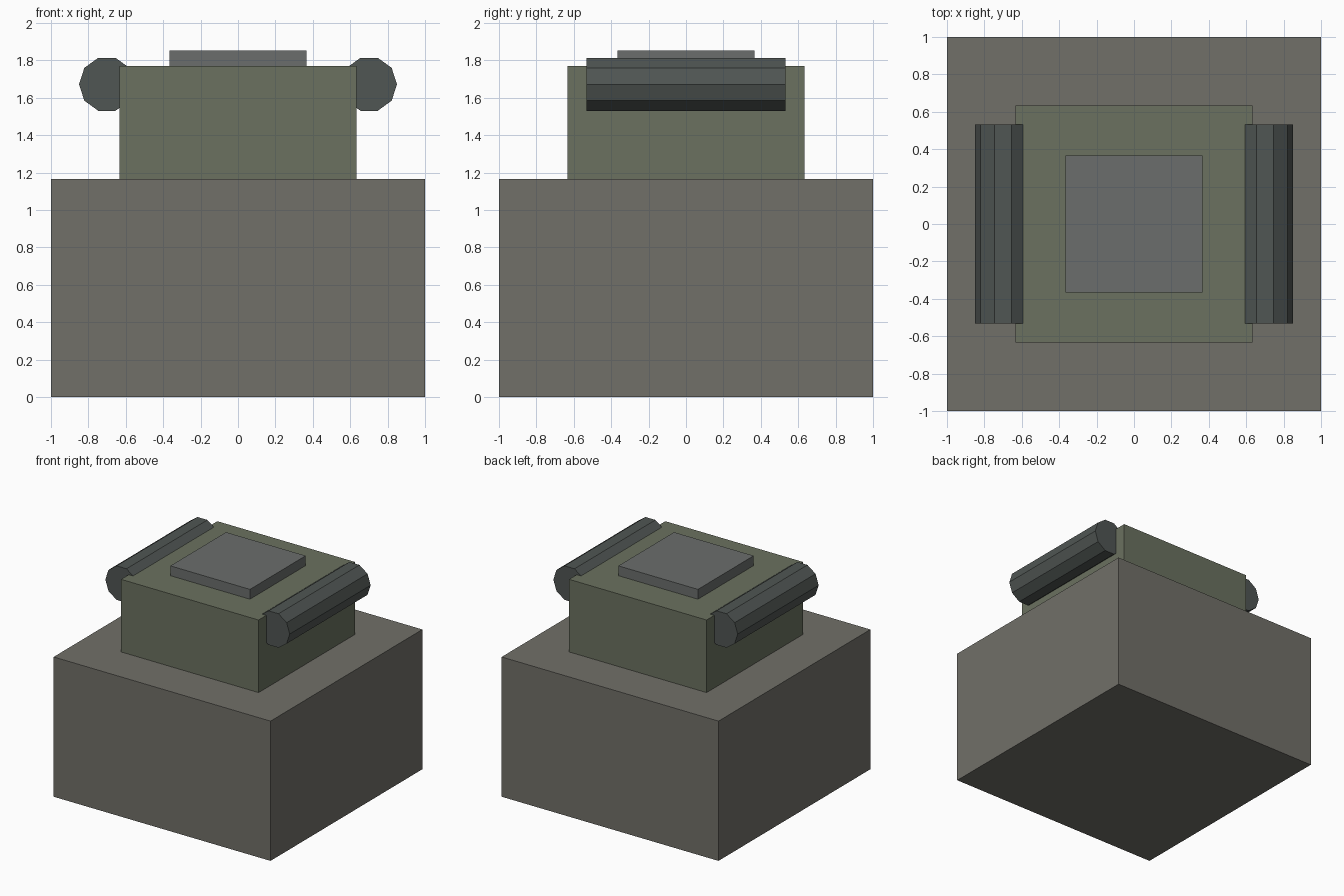
import bpy
from math import pi

if "Cube" in bpy.data.objects:
    bpy.data.objects.remove(bpy.data.objects["Cube"])


def paint(obj, name, rgb):
    mat = bpy.data.materials.get(name) or bpy.data.materials.new(name)
    mat.diffuse_color = (*rgb, 1)
    mat.use_nodes = True
    mat.node_tree.nodes["Principled BSDF"].inputs["Base Color"].default_value = mat.diffuse_color
    obj.data.materials.append(mat)


def block(name, half, z0, z1, mat, rgb):
    bpy.ops.mesh.primitive_cube_add(size=1, location=(0, 0, (z0 + z1) / 2))
    obj = bpy.context.object
    obj.name = name
    obj.scale = (2 * half, 2 * half, z1 - z0)
    bpy.ops.object.transform_apply(location=False, rotation=False, scale=True)
    paint(obj, mat, rgb)


# Stacked square blocks
block("base_block", 1.0, 0, 1.165, "stone", (0.165, 0.16, 0.14))
block("upper_block", 0.634, 1.165, 1.77, "olive", (0.145, 0.165, 0.115))
block("top_plate", 0.367, 1.77, 1.852, "grey_metal", (0.145, 0.155, 0.15))

# Ten-sided side rollers, sunk partly into the upper block, flat side up
for side, label in ((-1, "left"), (1, "right")):
    bpy.ops.mesh.primitive_cylinder_add(
        vertices=10, radius=0.149, depth=1.066,
        location=(side * 0.701, 0, 1.672), rotation=(pi / 2, 0, 0))
    roller = bpy.context.object
    roller.name = label + "_roller"
    # Turn the profile so a vertex points sideways
    for v in roller.data.vertices:
        v.co.x, v.co.y = v.co.y, -v.co.x
    paint(roller, "dark_metal", (0.08, 0.092, 0.087))
